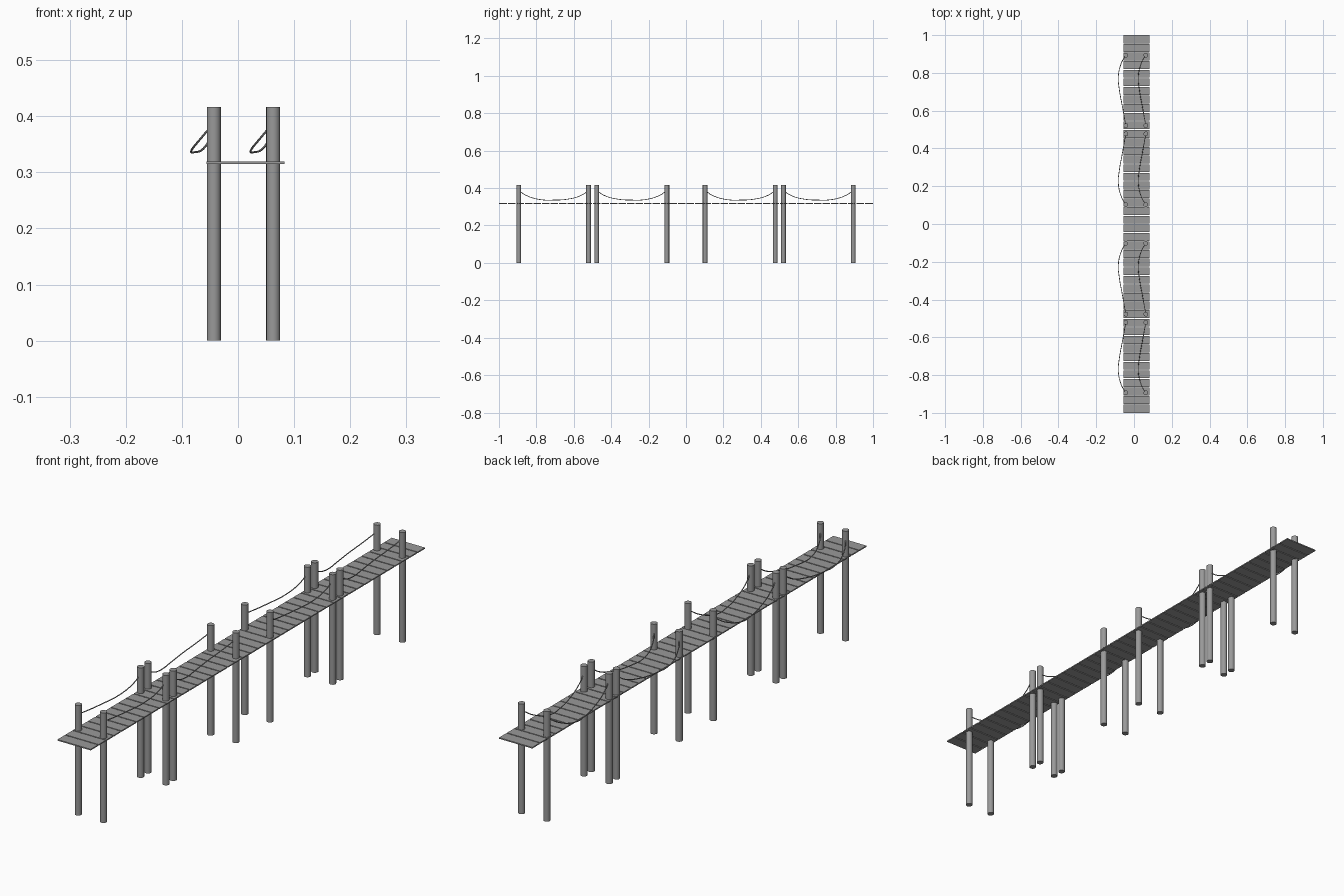
import bpy

cube = bpy.data.objects.get("Cube")
if cube:
    bpy.data.objects.remove(cube)


def make_material(name, grey):
    mat = bpy.data.materials.new(name)
    mat.use_nodes = True
    colour = (grey, grey, grey, 1)
    mat.diffuse_color = colour
    mat.node_tree.nodes["Principled BSDF"].inputs["Base Color"].default_value = colour
    return mat


grey = make_material("weathered grey", 0.32)

DECK_LEFT, DECK_RIGHT = 0.083, -0.056
DECK_TOP, DECK_THICK = 0.3195, 0.0045
POST_XS = {"right": -0.043, "left": 0.0627}
POST_R, POST_H = 0.0125, 0.4165
OUTER, MID_OUT, MID_IN, INNER = 0.894, 0.521, 0.477, 0.102
PLANKS, GAP = 44, 0.004


def plank(index):
    pitch = 2 / PLANKS
    y = -1 + pitch * (index + 0.5)
    # end planks reach the full length of the deck
    lo = y - pitch / 2 + (GAP / 2 if index else 0)
    hi = y + pitch / 2 - (GAP / 2 if index < PLANKS - 1 else 0)
    bpy.ops.mesh.primitive_cube_add(
        size=1, location=((DECK_LEFT + DECK_RIGHT) / 2, (lo + hi) / 2, DECK_TOP - DECK_THICK / 2))
    obj = bpy.context.object
    obj.scale = (DECK_LEFT - DECK_RIGHT, hi - lo, DECK_THICK)
    obj.name = f"deck_plank_{index + 1}"
    obj.data.materials.append(grey)


def post(name, x, y):
    bpy.ops.mesh.primitive_cylinder_add(
        vertices=16, radius=POST_R, depth=POST_H, location=(x, y, POST_H / 2))
    obj = bpy.context.object
    obj.name = name
    obj.data.materials.append(grey)
    bpy.ops.object.shade_smooth_by_angle()


# rope path: fraction of span, sideways swing, height
ROPE = [(0, 0, 0.388), (0.1, -0.022, 0.362), (0.3, -0.04, 0.339),
        (0.5, -0.034, 0.336), (0.72, -0.019, 0.342),
        (0.9, -0.007, 0.362), (1, 0, 0.388)]


def rope(name, x, start, end):
    curve = bpy.data.curves.new(name, "CURVE")
    curve.dimensions = "3D"
    curve.bevel_depth = 0.0019
    curve.bevel_resolution = 1
    curve.resolution_u = 6
    spline = curve.splines.new("BEZIER")
    spline.bezier_points.add(len(ROPE) - 1)
    for point, (t, swing, z) in zip(spline.bezier_points, ROPE):
        point.co = (x + swing, start + (end - start) * t, z)
        point.handle_left_type = point.handle_right_type = "AUTO"
    curve.materials.append(grey)
    obj = bpy.data.objects.new(name, curve)
    bpy.context.collection.objects.link(obj)


# walkway
for i in range(PLANKS):
    plank(i)

# posts and ropes, mirrored front to back on both sides
for side, x in POST_XS.items():
    for end, sign in (("front", -1), ("back", 1)):
        for label, y in (("outer", OUTER), ("mid_outer", MID_OUT),
                         ("mid_inner", MID_IN), ("inner", INNER)):
            post(f"{end}_{side}_{label}_post", x, sign * y)
        rope(f"{end}_{side}_outer_rope", x, sign * OUTER, sign * MID_OUT)
        rope(f"{end}_{side}_inner_rope", x, sign * INNER, sign * MID_IN)
